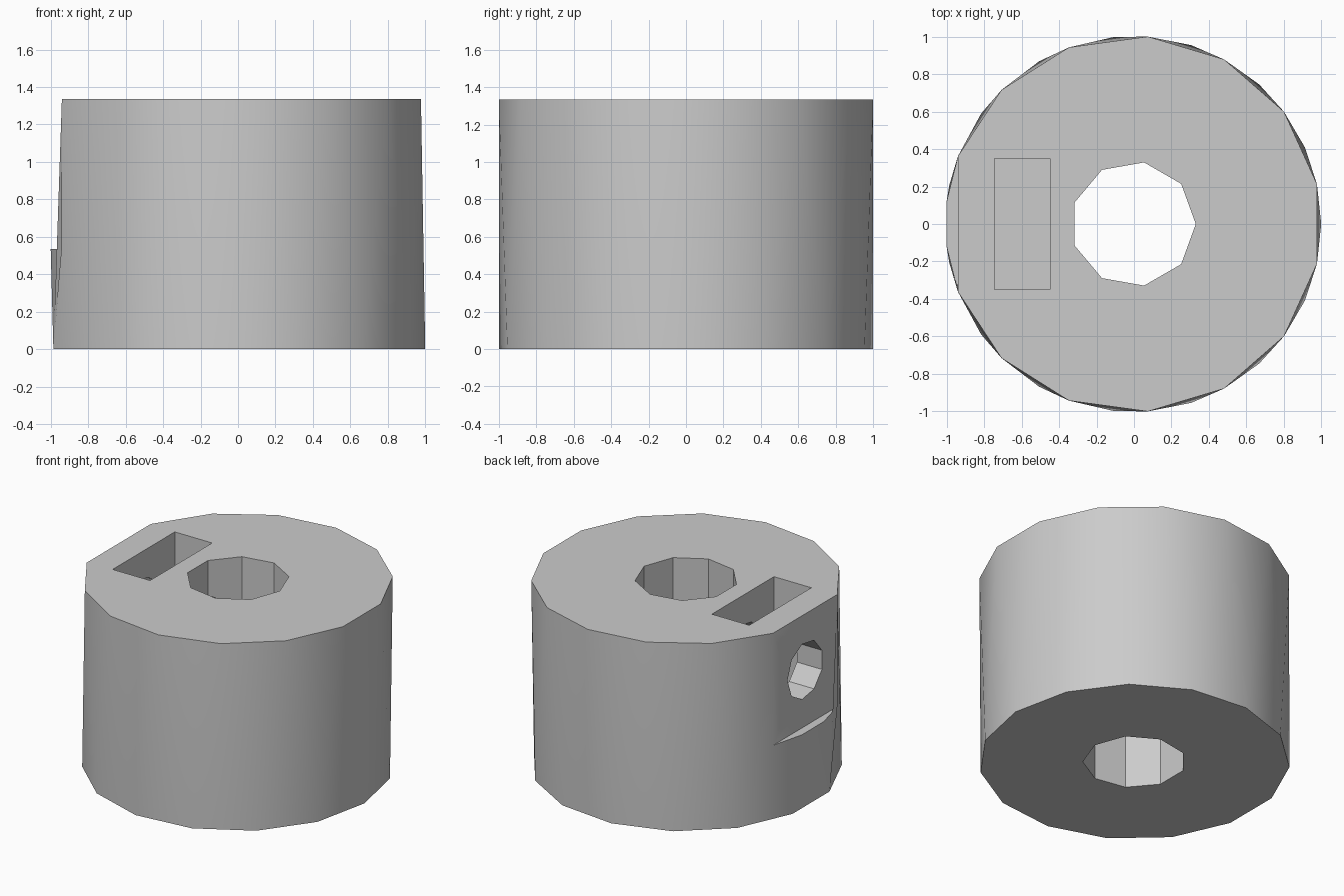
import bpy, bmesh, math
from mathutils import Matrix, Vector

if "Cube" in bpy.data.objects:
    bpy.data.objects.remove(bpy.data.objects["Cube"], do_unlink=True)

R, CX = 1.004, -0.004          # body radius and axis position
TOP, LEDGE = 1.335, 0.535      # body height and height of the flat's ledge
FLAT = 158.9                   # angle at which the flat starts

grey = bpy.data.materials.new("plain grey")
grey.use_nodes = True
grey.diffuse_color = (0.6, 0.6, 0.6, 1)
grey.node_tree.nodes["Principled BSDF"].inputs["Base Color"].default_value = (0.6, 0.6, 0.6, 1)


def make_object(name, bm):
    bmesh.ops.recalc_face_normals(bm, faces=bm.faces)
    mesh = bpy.data.meshes.new(name)
    bm.to_mesh(mesh)
    bm.free()
    mesh.materials.append(grey)
    obj = bpy.data.objects.new(name, mesh)
    bpy.context.collection.objects.link(obj)
    return obj


def arc(bm, start, end, steps, z):
    """Points on the body radius as (angle, vertex) pairs."""
    points = []
    for i in range(steps + 1):
        a = start + (end - start) * i / steps
        r = math.radians(a)
        points.append((a, bm.verts.new((CX + R * math.cos(r), R * math.sin(r), z))))
    return points


# Body: round base, round top with a flat, ledge below the flat
bm = bmesh.new()
base = arc(bm, -168, 168, 14, 0)
rim = arc(bm, -FLAT, FLAT, 13, TOP)
ledge = arc(bm, FLAT, 360 - FLAT, 3, LEDGE)
for loop in (base, rim, ledge):
    bm.faces.new([v for a, v in loop])
bm.faces.new([rim[-1][1], rim[0][1], ledge[-1][1], ledge[0][1]])

# Wall: triangles zipped between the base and the upper outline
upper = rim + ledge + [(rim[0][0] + 360, rim[0][1])]
lower = base + [(base[0][0] + 360, base[0][1])]
i = j = 0
while i < len(upper) - 1 or j < len(lower) - 1:
    step_low = i == len(upper) - 1 or (j < len(lower) - 1 and lower[j + 1][0] < upper[i + 1][0])
    tip = lower[j + 1][1] if step_low else upper[i + 1][1]
    bm.faces.new([upper[i][1], lower[j][1], tip])
    if step_low:
        j += 1
    else:
        i += 1
body = make_object("collar_body", bm)


def round_cutter(name, radius, axes, start, length):
    """Nine-sided rod along the third axis."""
    u, v, w = (Vector(a) for a in axes)
    bm = bmesh.new()
    ring = [bm.verts.new(Vector(start) + radius * (u * math.cos(t) + v * math.sin(t)))
            for t in (math.tau * k / 9 for k in range(9))]
    face = bm.faces.new(ring)
    out = bmesh.ops.extrude_face_region(bm, geom=[face])
    bmesh.ops.translate(bm, vec=w * length,
                        verts=[g for g in out["geom"] if isinstance(g, bmesh.types.BMVert)])
    return make_object(name, bm)


def box_cutter(name, low, high):
    bm = bmesh.new()
    low, high = Vector(low), Vector(high)
    bmesh.ops.create_cube(bm, size=1, matrix=Matrix.Translation((low + high) / 2)
                          @ Matrix.Diagonal((*(high - low), 1)))
    return make_object(name, bm)


# Shaft bore, nut slot and screw hole
X, Y, Z = (1, 0, 0), (0, 1, 0), (0, 0, 1)
cutters = [
    round_cutter("shaft_bore_cutter", 0.334, (X, Y, Z), (CX, 0, -0.2), 2),
    box_cutter("nut_slot_cutter", (-0.744, -0.35, 0.585), (-0.449, 0.35, 1.6)),
    round_cutter("screw_hole_cutter", 0.2, (Y, Z, X), (-1.2, 0, (TOP + LEDGE) / 2), 1.2),
]
bpy.ops.object.select_all(action="DESELECT")
bpy.context.view_layer.objects.active = body
body.select_set(True)
for cutter in cutters:
    mod = body.modifiers.new(cutter.name, "BOOLEAN")
    mod.operation = "DIFFERENCE"
    mod.solver = "EXACT"
    mod.object = cutter
    bpy.ops.object.modifier_apply(modifier=mod.name)
    bpy.data.objects.remove(cutter, do_unlink=True)

bpy.ops.object.shade_smooth_by_angle(angle=math.radians(32))
